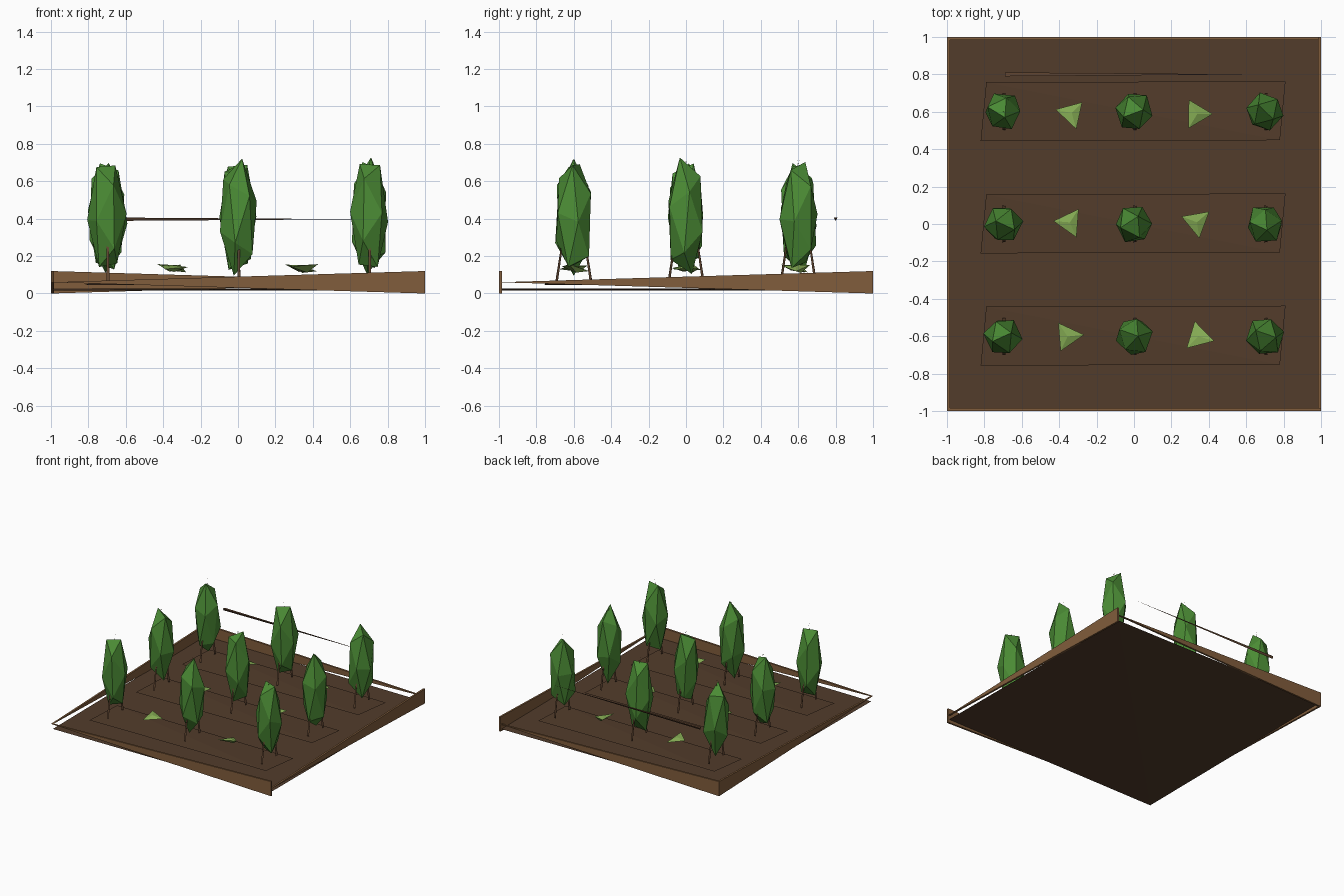
import bpy, bmesh, math, random
from mathutils import Vector, Euler

if "Cube" in bpy.data.objects:
    bpy.data.objects.remove(bpy.data.objects["Cube"])

random.seed(4)


def material(name, rgb):
    m = bpy.data.materials.new(name)
    m.diffuse_color = (*rgb, 1)
    m.use_nodes = True
    m.node_tree.nodes["Principled BSDF"].inputs["Base Color"].default_value = m.diffuse_color
    return m


SOIL = material("soil", (0.085, 0.045, 0.024))
WOOD = material("wood", (0.22, 0.11, 0.045))
STAKE = material("stake_wood", (0.12, 0.06, 0.03))
LEAF = material("leaf", (0.07, 0.26, 0.035))
SPROUT = material("sprout", (0.24, 0.42, 0.09))


def hull(name, points, mat):
    """Flat-faced convex solid around a few points."""
    bm = bmesh.new()
    for p in points:
        bm.verts.new(p)
    res = bmesh.ops.convex_hull(bm, input=bm.verts)
    loose = [v for v in bm.verts if not v.link_faces]
    bmesh.ops.delete(bm, geom=loose, context='VERTS')
    bmesh.ops.recalc_face_normals(bm, faces=bm.faces)
    me = bpy.data.meshes.new(name)
    bm.to_mesh(me)
    bm.free()
    me.materials.append(mat)
    ob = bpy.data.objects.new(name, me)
    bpy.context.collection.objects.link(ob)
    return ob


def spike(name, base, tip, r, mat):
    """Thin three-sided stick that tapers to a point."""
    base, tip = Vector(base), Vector(tip)
    q = (tip - base).to_track_quat('Z', 'Y')
    ring = [base + q @ Vector((r * math.cos(a), r * math.sin(a), 0))
            for a in (0.5, 0.5 + math.tau / 3, 0.5 + 2 * math.tau / 3)]
    return hull(name, ring + [tip], mat)


# Soil: thin slab folded along opposite diagonals above and below
hull("soil_base", [(-0.99, 0.99, 0.027), (0.99, -0.99, 0.027),
                   (0.99, 0.99, 0.017), (-0.99, -0.99, 0.017)], SOIL)

# Border boards: full height at one end, a thin edge at the other
T = 0.015
for name, tall, tip, inward in (
        ("front_board", (1, -1), (-1, -1), (0, 1)),
        ("back_board", (-1, 1), (1, 1), (0, -1)),
        ("left_board", (-1, 1), (-1, -1), (1, 0)),
        ("right_board", (1, 1), (1, -1), (-1, 0))):
    pts = []
    for d in (0, T):
        off = (inward[0] * d, inward[1] * d)
        pts += [(tall[0] + off[0], tall[1] + off[1], z) for z in (0, 0.12)]
        pts.append((tip[0] + off[0], tip[1] + off[1], 0.06))
    hull(name, pts, WOOD)

ROWS = (-0.6, 0.0, 0.6)

# Raised planting beds
for i, y in enumerate(ROWS):
    c = y + 0.003
    hull(f"bed_{i}", [(-0.79, c + 0.155, 0.055), (0.78, c - 0.155, 0.055),
                      (0.81, c + 0.16, 0.045), (-0.82, c - 0.16, 0.045)], SOIL)

# Climbing plants, each on a pair of leaning stakes
for y in ROWS:
    for x in (-0.7, 0.0, 0.7):
        bm = bmesh.new()
        bmesh.ops.create_icosphere(bm, subdivisions=1, radius=1)
        rot = Euler([random.uniform(0, 6.28) for _ in range(3)]).to_matrix()
        pts = []
        for v in bm.verts:
            p = rot @ v.co * random.uniform(0.97, 1.08)
            pts.append((x + p.x * 0.102, y + p.y * 0.105, 0.41 + p.z * 0.31))
        bm.free()
        hull("foliage", pts, LEAF)
        for s in (-1, 1):
            spike("stake", (x + 0.005, y + s * 0.093, 0.07),
                  (x, y - s * 0.008, 0.73), 0.009, STAKE)

# Small sprouts: centre x, centre y, direction of one corner in degrees
for x, y, deg in ((-0.335, 0.59, 165), (0.335, 0.588, 0), (-0.345, 0.008, 175),
                  (0.335, 0.01, 40), (-0.355, -0.6, 5), (0.345, -0.603, -15)):
    tilt = Euler((random.uniform(-0.25, 0.25), random.uniform(-0.25, 0.25), 0)).to_matrix()
    pts = []
    for k in range(3):
        a = math.radians(deg + 120 * k)
        pts.append(Vector((0.088 * math.cos(a), 0.088 * math.sin(a), 0)))
    a = math.radians(deg + 60)
    pts += [Vector((0.03 * math.cos(a), 0.03 * math.sin(a), -0.028)),
            Vector((0, 0, 0.012))]
    hull("sprout", [Vector((x, y, 0.14)) + tilt @ p for p in pts], SPROUT)

# Rail behind the back row
spike("rail", (-0.69, 0.8, 0.4), (0.66, 0.8, 0.397), 0.012, STAKE)
